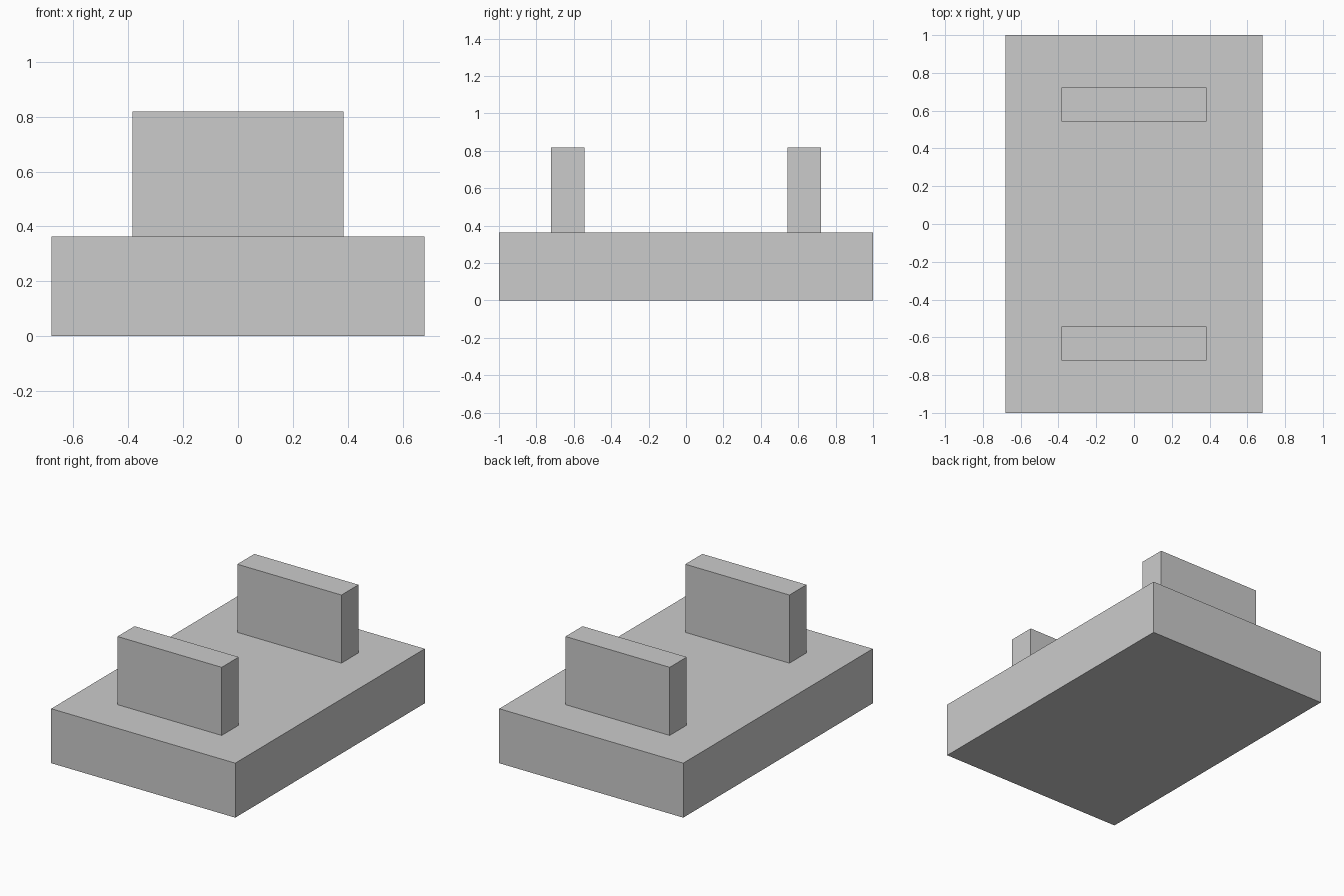
import bpy

# Remove the default object
default = bpy.data.objects.get("Cube")
if default:
    bpy.data.objects.remove(default, do_unlink=True)

# Single plain material
grey = bpy.data.materials.new("light_grey")
grey.use_nodes = True
colour = (0.6, 0.6, 0.6, 1.0)
grey.diffuse_color = colour
grey.node_tree.nodes["Principled BSDF"].inputs["Base Color"].default_value = colour


def block(name, size, y, bottom):
    """Add a flat-faced box centred on x, resting at the given height."""
    bpy.ops.mesh.primitive_cube_add(size=1, location=(0, y, bottom + size[2] / 2))
    obj = bpy.context.object
    obj.name = name
    obj.scale = size
    bpy.ops.object.transform_apply(location=False, rotation=False, scale=True)
    obj.data.materials.append(grey)
    return obj


BASE_HEIGHT = 0.364
TOTAL_HEIGHT = 0.819

# Base slab
block("base_slab", (1.36, 2.0, BASE_HEIGHT), 0, 0)

# Upright plates near the front and back
plate_size = (0.77, 0.18, TOTAL_HEIGHT - BASE_HEIGHT)
for name, side in (("front_plate", -1), ("back_plate", 1)):
    block(name, plate_size, side * 0.632, BASE_HEIGHT)
